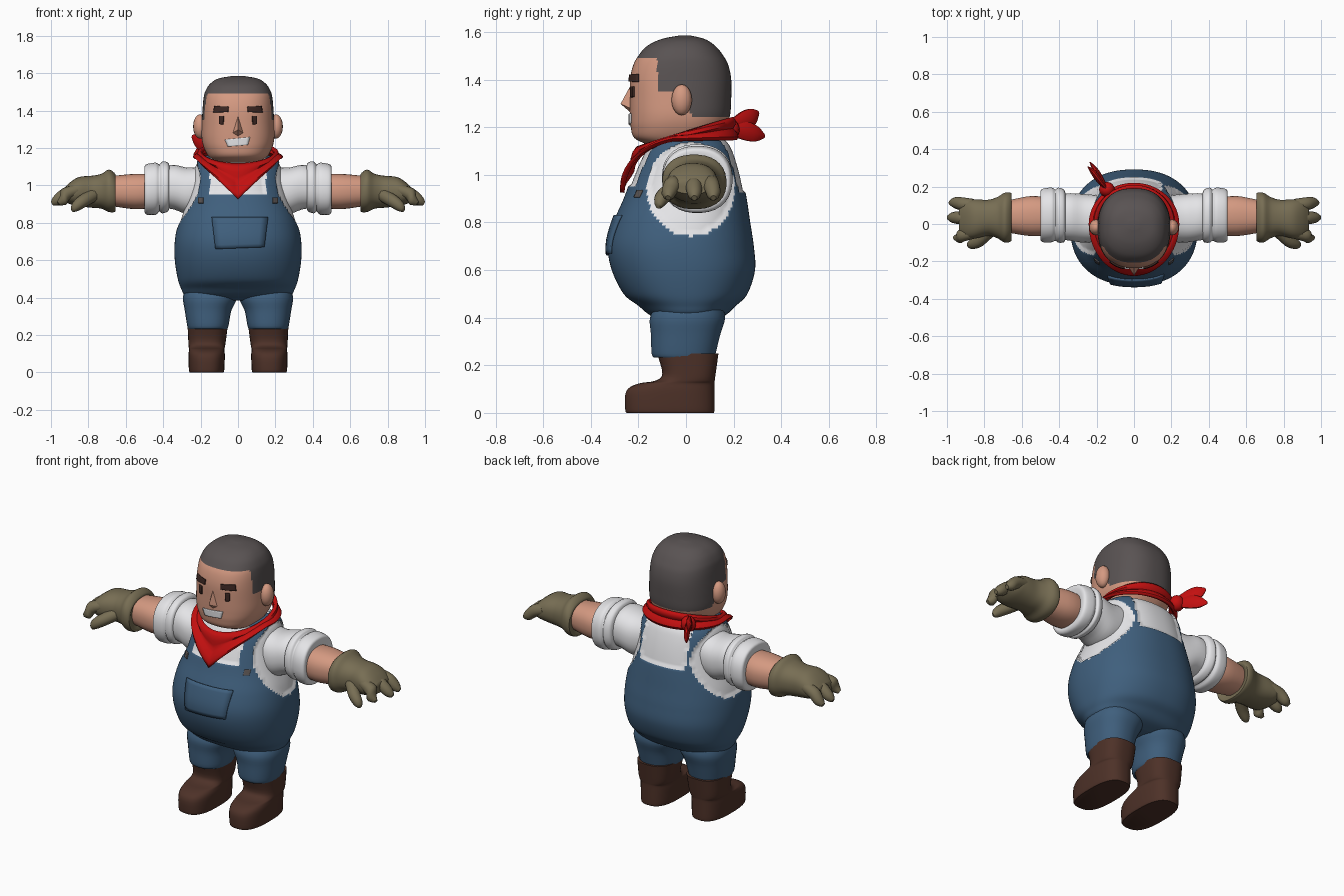
import bpy, bmesh
from math import sin, cos, pi
from mathutils import Vector
from mathutils.bvhtree import BVHTree

cube = bpy.data.objects.get("Cube")
if cube:
    bpy.data.objects.remove(cube, do_unlink=True)


def material(name, *rgb):
    mat = bpy.data.materials.new(name)
    mat.use_nodes = True
    mat.diffuse_color = (*rgb, 1)
    mat.node_tree.nodes["Principled BSDF"].inputs["Base Color"].default_value = (*rgb, 1)
    return mat


skin = material("skin", .66, .32, .22)
hair = material("grey hair", .1, .086, .086)
denim = material("blue denim", .05, .115, .205)
white = material("white shirt", .78, .78, .8)
red = material("red cloth", .54, .005, .005)
leather = material("brown leather", .075, .031, .021)
olive = material("olive glove", .185, .155, .088)
dark = material("dark brown", .045, .02, .016)
metal = material("dull button", .1, .085, .08)
parts = []


def finish(name, bm, mats, mirror=False, solid=0):
    """Turn a bmesh into a named object, optionally mirrored or thickened."""
    mesh = bpy.data.meshes.new(name)
    bm.to_mesh(mesh)
    bm.free()
    for mat in mats:
        mesh.materials.append(mat)
    obj = bpy.data.objects.new(name, mesh)
    bpy.context.collection.objects.link(obj)
    if solid:
        mod = obj.modifiers.new("thickness", 'SOLIDIFY')
        mod.thickness = solid
        mod.offset = 0
    if mirror:
        obj.modifiers.new("mirror", 'MIRROR')
    parts.append(obj)
    return obj


def skin_rows(bm, rows, loop=True, caps=True):
    """Bridge rows of points with quads."""
    rows = [[bm.verts.new(p) for p in row] for row in rows]
    count = len(rows[0])
    for a, b in zip(rows, rows[1:]):
        for i in range(count if loop else count - 1):
            j = (i + 1) % count
            bm.faces.new((a[i], a[j], b[j], b[i]))
    if caps:
        bm.faces.new(rows[0])
        bm.faces.new(rows[-1])
        bmesh.ops.recalc_face_normals(bm, faces=bm.faces)


def smooth_rings(rings, steps):
    """Catmull-Rom interpolation between key rings."""
    out = []
    for i in range(len(rings) - 1):
        a, b, c, d = (rings[max(0, min(k, len(rings) - 1))] for k in range(i - 1, i + 3))
        for s in range(steps):
            t = s / steps
            out.append([q + t / 2 * (r - p + t * (2*p - 5*q + 4*r - s2 + t * (3*(q - r) + s2 - p)))
                        for p, q, r, s2 in zip(a, b, c, d)])
    return out + [rings[-1]]


def loft(rings, axis='z', sides=32, steps=4, power=2.3):
    """Superellipse rings, each (position, low u, high u, low v, high v)."""
    bm, rows = bmesh.new(), []
    for t, u0, u1, v0, v1 in smooth_rings(rings, steps):
        row = []
        for i in range(sides):
            a = 2 * pi * (i + .5) / sides
            c, s = cos(a), sin(a)
            u = (u0 + u1) / 2 + (u1 - u0) / 2 * abs(c) ** (2 / power) * (1 if c > 0 else -1)
            v = (v0 + v1) / 2 + (v1 - v0) / 2 * abs(s) ** (2 / power) * (1 if s > 0 else -1)
            row.append((u, v, t) if axis == 'z' else (t, u, v))
        rows.append(row)
    skin_rows(bm, rows)
    return bm


def centred(rings):
    return [(z, -w, w, y0, y1) for z, w, y0, y1 in rings]


def paint(bm, rule, sink=0):
    """Give faces that meet the rule the second colour, and set them back a little."""
    bm.normal_update()
    for f in bm.faces:
        f.material_index = int(rule(*f.calc_center_median()))
    for v in bm.verts:
        if sink and all(f.material_index for f in v.link_faces):
            v.co -= v.normal * sink


def tube(name, path, mat, flat=1, mirror=False):
    """Tapered tube through (x, y, z, radius) points."""
    bm, rows = bmesh.new(), []
    path = smooth_rings(path, 3)
    direction = Vector(path[-1][:3]) - Vector(path[0][:3])
    turn = direction.to_track_quat('Z', 'Y')
    for x, y, z, r in path:
        rows.append([Vector((x, y, z)) + turn @ Vector((r * flat * cos(k * pi / 5), r * sin(k * pi / 5), 0))
                     for k in range(10)])
    skin_rows(bm, rows)
    return finish(name, bm, [mat], mirror)


def ball(name, centre, size, mat, mirror=False):
    bm = bmesh.new()
    bmesh.ops.create_uvsphere(bm, u_segments=16, v_segments=10, radius=1)
    bmesh.ops.scale(bm, vec=size, verts=bm.verts)
    bmesh.ops.translate(bm, vec=centre, verts=bm.verts)
    return finish(name, bm, [mat], mirror)


def plate(name, corners, base, mat, mirror=False, lift=.003):
    """Thin four-cornered plate (x, z) laid on the front of a base object."""
    tree = BVHTree.FromPolygons([v.co for v in base.data.vertices],
                                [p.vertices for p in base.data.polygons])
    a, b, c, d = map(Vector, corners)
    n, rows = 8, []
    for j in range(n + 1):
        row = []
        for i in range(n + 1):
            p = a.lerp(b, i / n).lerp(d.lerp(c, i / n), j / n)
            hit = tree.ray_cast(Vector((p.x, -1, p.y)), Vector((0, 1, 0)))[0]
            row.append((p.x, hit.y - lift, p.y))
        rows.append(row)
    bm = bmesh.new()
    skin_rows(bm, rows, loop=False, caps=False)
    return finish(name, bm, [mat], mirror, solid=.009)


# Torso: overalls with the shirt showing at the armholes, chest and upper back
def shirt_shows(x, y, z):
    armhole = abs(x) > .14 and ((y - .02) / .185) ** 2 + ((z - .94) / .197) ** 2 < 1
    return armhole or (abs(x) < .15 and z > (.95 if y < 0 else .925))


bm = loft(centred([
    (.385, .2, -.08, .1), (.41, .28, -.15, .165), (.45, .305, -.2, .21), (.5, .322, -.262, .258),
    (.6, .338, -.312, .29), (.7, .338, -.328, .285), (.8, .32, -.305, .27), (.9, .288, -.262, .255),
    (1, .262, -.225, .235), (1.08, .245, -.19, .212), (1.13, .222, -.16, .19),
    (1.157, .185, -.13, .16), (1.165, .1, -.07, .1)]), sides=120, steps=8)
paint(bm, shirt_shows, sink=.01)
torso = finish("overalls_torso", bm, [denim, white])
plate("bib_pocket", [(-.14, .83), (.16, .83), (.14, .67), (-.12, .66)], torso, denim, lift=.006)
plate("strap_button", [(.185, .935), (.212, .935), (.212, .905), (.185, .905)], torso, metal, True)

# Trouser legs and boots
finish("trouser_leg", loft([
    (.232, .058, .266, -.135, .12), (.25, .05, .272, -.145, .125), (.33, .035, .285, -.148, .145),
    (.4, .004, .295, -.152, .165), (.46, .01, .28, -.12, .15)]), [denim], True)
finish("boot", loft([
    (0, .078, .258, -.25, .117), (.015, .073, .263, -.256, .12), (.09, .07, .265, -.252, .12),
    (.122, .073, .262, -.205, .12), (.135, .07, .264, -.13, .121), (.165, .065, .266, -.1, .125),
    (.25, .054, .27, -.122, .137)], power=2.7), [leather], True)

# Head with cropped hair
def hair_grows(x, y, z):
    return z > (1.49 if y < -.12 else 1.345 if y < .02 else 1.24)


bm = loft(centred([
    (1.1, .08, -.12, .08), (1.125, .125, -.16, .1), (1.155, .158, -.217, .135), (1.2, .182, -.232, .167),
    (1.25, .194, -.235, .185), (1.32, .194, -.236, .19), (1.4, .19, -.235, .19), (1.46, .185, -.222, .178),
    (1.5, .176, -.2, .157), (1.54, .152, -.165, .125), (1.57, .108, -.105, .08),
    (1.585, .03, -.03, .02)]), sides=120, steps=8, power=2.4)
paint(bm, hair_grows)
head = finish("head", bm, [skin, hair])
ball("ear", (.203, -.018, 1.315), (.037, .043, .065), skin, True)
bm = bmesh.new()
for p in [(0, -.225, 1.39), (.036, -.222, 1.275), (-.036, -.222, 1.275), (0, -.275, 1.298),
          (0, -.225, 1.255), (0, -.2, 1.3)]:
    bm.verts.new(p)
bmesh.ops.convex_hull(bm, input=bm.verts)
finish("nose", bm, [skin])
plate("eye", [(.075, 1.372), (.1, 1.372), (.1, 1.328), (.078, 1.325)], head, dark, True)
plate("eyebrow", [(.05, 1.42), (.125, 1.424), (.13, 1.39), (.053, 1.392)], head, dark, True, .006)
plate("grin", [(-.07, 1.245), (.064, 1.258), (.053, 1.217), (-.054, 1.208)], head, white)

# Neckerchief: a draped band that drops to a point in front
rows = []
for j in range(9):
    t, row = j / 8, []
    for i in range(64):
        a = 2 * pi * i / 64
        s, front = sin(a), cos(a)
        wide = .195 + .032 * t + .01 * sin(3 * pi * t)
        deep = (.2 + .068 * t if front > 0 else .19 + .015 * t) + .008 * sin(3 * pi * t)
        top = 1.175 - .062 * front
        low = min(1.15, .925 + 1.02 * abs(s) * .225) if front > 0 else 1.15
        row.append((wide * s, -deep * front, top + (low - top) * t))
    rows.append(row)
bm = bmesh.new()
skin_rows(bm, rows, caps=False)
finish("neckerchief", bm, [red], solid=.02)
ball("neckerchief_knot", (-.145, .185, 1.19), (.042, .04, .045), red)
tube("neckerchief_upper_tail", [(-.14, .18, 1.2, .02), (-.19, .24, 1.225, .042),
                                (-.22, .28, 1.245, .036), (-.245, .305, 1.262, .008)], red, .4)
tube("neckerchief_lower_tail", [(-.14, .18, 1.19, .02), (-.18, .245, 1.185, .04),
                                (-.21, .295, 1.172, .034), (-.235, .33, 1.162, .008)], red, .4)

# Arms: sleeve, rolled cuff, forearm
finish("sleeve", loft([
    (.15, -.09, .15, .87, 1.11), (.26, -.1, .16, .845, 1.095), (.34, -.09, .165, .87, 1.11),
    (.4, -.08, .16, .88, 1.1)], 'x'), [white], True)
finish("rolled_cuff", loft([
    (.365, -.075, .16, .885, 1.1), (.375, -.098, .185, .86, 1.123), (.405, -.1, .195, .85, 1.128),
    (.42, -.09, .185, .86, 1.113), (.44, -.098, .195, .842, 1.122), (.485, -.098, .19, .842, 1.115),
    (.5, -.085, .175, .86, 1.1), (.495, -.06, .14, .88, 1.06)], 'x'), [white], True)
finish("forearm", loft([
    (.45, -.058, .14, .88, 1.06), (.55, -.065, .15, .872, 1.062), (.68, -.045, .125, .89, 1.05)],
    'x'), [skin], True)

# Gloves with curled fingers
finish("glove", loft([
    (.665, -.06, .13, .89, 1.04), (.655, -.09, .165, .86, 1.06), (.69, -.1, .168, .857, 1.085),
    (.73, -.077, .145, .875, 1.062), (.78, -.063, .13, .88, 1.052), (.85, -.078, .132, .888, 1.045),
    (.9, -.075, .128, .9, 1.015), (.935, -.05, .1, .92, .98)], 'x'), [olive], True)
for finger, y, spread, reach in (("little", .1, .015, .985), ("middle", .03, .005, .995), ("index", -.045, -.03, .96)):
    tube(finger + "_finger", [(.86, y, .975, .034), (.92, y + spread / 2, .955, .035),
                              (reach - .025, y + spread, .92, .029), (reach, y + spread, .903, .012)],
         olive, mirror=True)
tube("thumb", [(.77, -.035, .95, .035), (.83, -.09, .915, .034), (.87, -.112, .885, .026),
               (.885, -.118, .868, .012)], olive, mirror=True)

# Smooth shading with sharp creases
bpy.ops.object.select_all(action='DESELECT')
for obj in parts:
    obj.select_set(True)
bpy.context.view_layer.objects.active = parts[0]
bpy.ops.object.shade_smooth_by_angle(angle=pi / 4)
